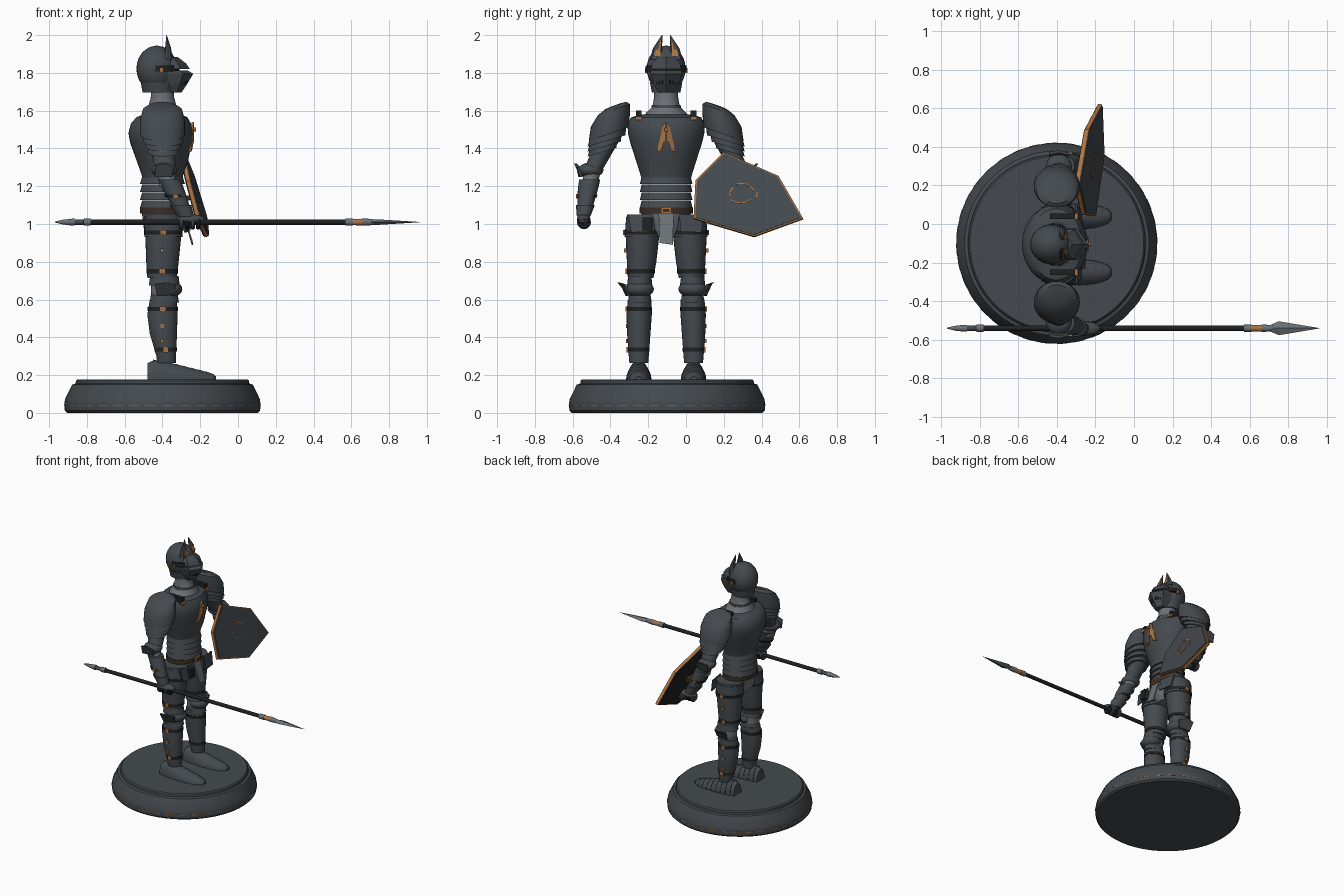
import bpy, bmesh, math
from mathutils import Vector

CX, CY = -0.40, -0.105      # axis of the standing figure, which faces +x


def material(name, rgb):
    m = bpy.data.materials.new(name)
    m.diffuse_color = (*rgb, 1)
    return m


STEEL = material("dark steel", (0.058, 0.068, 0.077))
LIGHT = material("pale steel", (0.15, 0.165, 0.18))
BLACK = material("black leather", (0.014, 0.015, 0.016))
BRONZE = material("bronze", (0.40, 0.17, 0.055))
BROWN = material("brown leather", (0.045, 0.028, 0.018))


def finish(name, bm, mat, smooth=True):
    bmesh.ops.recalc_face_normals(bm, faces=bm.faces)
    me = bpy.data.meshes.new(name)
    bm.to_mesh(me)
    bm.free()
    ob = bpy.data.objects.new(name, me)
    bpy.context.collection.objects.link(ob)
    me.materials.append(mat)
    if smooth:
        bpy.ops.object.select_all(action='DESELECT')
        ob.select_set(True)
        bpy.context.view_layer.objects.active = ob
        bpy.ops.object.shade_smooth_by_angle(angle=math.radians(35))
    return ob


def tube(name, rings, mat, axis='z', n=28, tilt=0, smooth=True):
    """Loft elliptical rings (x, y, z, a, b) stacked along z or x."""
    bm = bmesh.new()
    loops = []
    for x, y, z, a, b in rings:
        loop = []
        for i in range(n):
            t = math.tau * i / n
            u, v = a * math.cos(t), b * math.sin(t)
            co = (x + u, y + v, z + tilt * v) if axis == 'z' else (x, y + u, z + v)
            loop.append(bm.verts.new(co))
        loops.append(loop)
    for p, q in zip(loops, loops[1:]):
        for i in range(n):
            j = (i + 1) % n
            bm.faces.new((p[i], p[j], q[j], q[i]))
    bm.faces.new(loops[0])
    bm.faces.new(loops[-1])
    return finish(name, bm, mat, smooth)


def plate(name, pts, depth, mat):
    """Flat polygon extruded along a vector."""
    bm = bmesh.new()
    d = Vector(depth)
    a = [bm.verts.new(Vector(p)) for p in pts]
    b = [bm.verts.new(Vector(p) + d) for p in pts]
    bm.faces.new(a)
    bm.faces.new(b)
    for i in range(len(a)):
        j = (i + 1) % len(a)
        bm.faces.new((a[i], a[j], b[j], b[i]))
    return finish(name, bm, mat, False)


def box(name, c, size, mat):
    x, y, z = (c[i] - size[i] / 2 for i in range(3))
    sx, sy, sz = size
    return plate(name, [(x, y, z), (x + sx, y, z), (x + sx, y + sy, z), (x, y + sy, z)], (0, 0, sz), mat)


def ball(name, c, r, mat):
    rings = []
    for i in range(13):
        t = -math.pi / 2 + math.pi * (0.02 + 0.96 * i / 12)
        rings.append((c[0], c[1], c[2] + r[2] * math.sin(t), r[0] * math.cos(t), r[1] * math.cos(t)))
    return tube(name, rings, mat)


# Plinth with a broken inlaid line
tube("plinth", [(CX, -0.10, z, r, r) for z, r in
     [(0, .505), (.012, .517), (.045, .52), (.075, .515), (.15, .478), (.155, .46), (.17, .458), (.178, .45)]],
     STEEL, n=96)
for k in range(36):
    t = [math.tau * (k + f) / 36 for f in (0, .3, .6)]
    arc = [(CX + .5215 * math.cos(a), -.10 + .5215 * math.sin(a), .038) for a in t]
    inner = [(CX + .515 * math.cos(a), -.10 + .515 * math.sin(a), .038) for a in reversed(t)]
    plate("plinth_inlay", arc + inner, (0, 0, .005), BRONZE)

# Legs, mirrored on s
for s in (-1, 1):
    Y = lambda d: CY + s * d
    foot = [(-.48, .045, .085), (-.45, .052, .105), (-.41, .056, .10), (-.37, .06, .092), (-.33, .064, .082),
            (-.29, .065, .072), (-.25, .064, .062), (-.21, .06, .052), (-.17, .05, .042), (-.135, .036, .03), (-.12, .02, .018)]
    for (x0, a0, b0), (x1, a1, b1) in zip(foot, foot[1:]):
        tube("foot_lame", [(x0, Y(.145), .175, a0 + .003, b0 + .004), (x1 + .004, Y(.145), .175, a1 - .001, b1)],
             STEEL, 'x', 18)
    tube("greave", [(-.378, Y(.145), .265, .05, .05), (-.38, Y(.145), .30, .052, .053), (-.395, Y(.145), .42, .072, .062),
                    (-.40, Y(.143), .52, .08, .067), (-.395, Y(.14), .60, .072, .063)], STEEL)
    tube("knee_joint", [(-.395, Y(.14), .58, .062, .055), (-.395, Y(.14), .75, .07, .06)], LIGHT)
    for z, r in ((.61, .07), (.70, .075)):
        tube("knee_lame", [(-.39, Y(.14), z - .025, r + .007, r - .008), (-.39, Y(.14), z + .025, r, r - .014)], STEEL)
    ball("knee_cap", (-.365, Y(.14), .655), (.07, .075, .045), STEEL)
    plate("knee_wing", [(-.43, Y(.215), .62), (-.34, Y(.205), .625), (-.33, Y(.225), .68), (-.38, Y(.258), .69),
                        (-.44, Y(.245), .685)], (0, -s * .014, 0), STEEL)
    tube("thigh_plate", [(-.402, Y(.135), .715, .078, .068), (-.40, Y(.13), .80, .086, .078),
                         (-.395, Y(.125), .95, .096, .09), (-.395, Y(.12), 1.05, .10, .088)], STEEL)
    tube("upper_thigh_lame", [(-.395, Y(.125), .93, .101, .095), (-.395, Y(.12), 1.035, .104, .092)], STEEL)
    for z, x, d, a, b in ((.335, -.383, .145, .06, .058), (.55, -.399, .142, .081, .068),
                          (.75, -.401, .133, .084, .075), (.955, -.395, .125, .102, .097)):
        tube("leg_strap", [(x, Y(d), z - .011, a, b), (x, Y(d), z + .011, a, b)], BLACK)
        box("leg_buckle", (x, Y(d + b), z), (.03, .012, .028), BRONZE)
    for z in (.38, .46, .86):
        box("leg_hinge", (-.40, Y(.205 if z < .6 else .215), z), (.018, .016, .022), BRONZE)
    box("thigh_clasp", (-.293, Y(.125), .985), (.01, .012, .045), BRONZE)
    # Hip plates flaring forward
    plate("hip_plate", [(-.305, Y(.20), 1.05), (-.285, Y(.07), 1.05), (-.27, Y(.075), .96), (-.285, Y(.185), .955)],
          (.01, 0, 0), STEEL)

# Pelvis, front flap, belt and waist lames
tube("mail_skirt", [(CX, CY, .93, .07, .07), (CX, CY, .98, .10, .11), (CX, CY, 1.07, .11, .135)], LIGHT)
plate("front_flap", [(-.295, CY - .04, 1.06), (-.295, CY + .04, 1.06), (-.245, CY + .035, .89), (-.245, CY - .035, .90)],
      (.008, 0, 0), LIGHT)
tube("belt", [(CX, CY, 1.055, .12, .142), (CX, CY, 1.088, .12, .142)], BROWN)
box("belt_buckle", (-.277, CY, 1.072), (.014, .055, .034), BRONZE)
box("belt_buckle_hole", (-.271, CY, 1.072), (.008, .034, .016), BROWN)
box("belt_pouch", (-.27, CY - .10, 1.0), (.035, .05, .07), BLACK)
for i in range(4):
    z = 1.085 + i * .042
    tube("waist_lame", [(CX, CY, z, .119, .139), (CX, CY, z + .04, .107, .130)], STEEL, n=36)

# Breastplate, collar and neck
tube("breastplate", [(-.40, CY, 1.245, .108, .133), (-.40, CY, 1.26, .11, .136), (-.40, CY, 1.33, .135, .158),
                     (-.408, CY, 1.43, .163, .19), (-.41, CY, 1.48, .17, .202), (-.408, CY, 1.53, .16, .205),
                     (-.403, CY, 1.565, .135, .185), (-.40, CY, 1.58, .10, .13)], STEEL, n=40)
tube("collar", [(-.40, CY, 1.565, .105, .125), (-.40, CY, 1.59, .10, .105), (-.40, CY, 1.62, .075, .072),
                (-.40, CY, 1.67, .062, .064), (-.40, CY, 1.72, .06, .062)], LIGHT)
tube("collar_rim", [(-.40, CY, 1.615, .08, .079), (-.40, CY, 1.63, .078, .076)], STEEL)

# Chest ornament: a split tapering pendant
for s in (-1, 1):
    plate("chest_ornament", [(-.244, CY + s * .002, 1.54), (-.25, CY + s * .018, 1.52), (-.262, CY + s * .05, 1.38),
                             (-.255, CY + s * .025, 1.39), (-.248, CY + s * .014, 1.43), (-.244, CY + s * .002, 1.44)],
          (.012, 0, 0), BRONZE)
tube("chest_stud", [(-.245, CY, 1.50, .012, .012), (-.222, CY, 1.50, .01, .01)], BRONZE, 'x', 12)

# Helmet: skull, brow rim, pointed visor, ears
ball("helmet", (-.43, CY, 1.822), (.108, .103, .122), STEEL)
tube("helmet_neck_guard", [(-.42, CY, 1.695, .085, .075), (-.425, CY, 1.75, .09, .086)], STEEL)
tube("brow_rim", [(-.405, CY, 1.808, .094, .11), (-.405, CY, 1.838, .094, .108)], BLACK)
tube("visor", [(-.35, CY, 1.695, .05, .05), (-.345, CY, 1.74, .075, .075), (-.345, CY, 1.795, .108, .095),
               (-.35, CY, 1.812, .085, .095)], STEEL, n=6, smooth=False)
tube("visor_brow", [(-.355, CY, 1.82, .10, .092), (-.36, CY, 1.85, .085, .085), (-.375, CY, 1.885, .055, .05)],
     STEEL, n=6, smooth=False)
for s in (-1, 1):
    tube("ear", [(-.372, CY + s * .052, 1.87, .024, .036), (-.37, CY + s * .046, 1.93, .016, .024),
                 (-.378, CY + s * .021, 2.0, .001, .002)], STEEL, n=8)
    plate("ear_lining", [(-.349, CY + s * .03, 1.89), (-.349, CY + s * .07, 1.89), (-.372, CY + s * .027, 1.975)],
          (.004, 0, 0), BRONZE)
    box("visor_pivot", (-.405, CY + s * .107, 1.812), (.016, .012, .026), BRONZE)
    for k in range(3):
        box("visor_slot", (-.275 - .012 * k, CY + s * (.02 + .014 * k), 1.752), (.012, .006, .022), BLACK)

# Arms, mirrored on s
for s in (-1, 1):
    Y = lambda d: CY + s * d
    box("shoulder_strap", (-.37, Y(.145), 1.575), (.13, .03, .05), BLACK)
    box("shoulder_buckle", (-.30, Y(.145), 1.56), (.018, .034, .02), BRONZE)
    tube("pauldron", [(-.40, Y(.262), 1.632, .03, .025), (-.40, Y(.266), 1.628, .07, .055), (-.40, Y(.277), 1.605, .104, .085),
                      (-.40, Y(.295), 1.55, .119, .104), (-.40, Y(.305), 1.475, .119, .105)], STEEL, tilt=-.35 * s)
    for k in range(3):
        z, d, r = 1.48 - k * .03, .308 + k * .012, .104 - k * .012
        tube("pauldron_lame", [(-.395, Y(d), z, r - .004, r - .008), (-.395, Y(d + .008), z - .04, r + .004, r - .004)],
             STEEL, tilt=-.3 * s)
    tube("upper_arm", [(-.40, Y(.28), 1.50, .065, .065), (-.395, Y(.345), 1.37, .062, .056), (-.385, Y(.385), 1.29, .055, .05)], STEEL)
    box("arm_buckle", (-.40, Y(.40), 1.39), (.03, .016, .022), BRONZE)
    tube("elbow_joint", [(-.385, Y(.385), 1.32, .045, .043), (-.37, Y(.405), 1.20, .045, .043)], LIGHT)
    ball("elbow_cap", (-.39, Y(.40), 1.285), (.068, .068, .04), STEEL)
    plate("elbow_wing", [(-.44, Y(.465), 1.25), (-.35, Y(.455), 1.25), (-.34, Y(.475), 1.30), (-.39, Y(.488), 1.32), (-.44, Y(.478), 1.31)],
          (0, -s * .014, 0), STEEL)
    tube("forearm", [(-.365, Y(.405), 1.235, .058, .056), (-.34, Y(.415), 1.18, .057, .053), (-.29, Y(.432), 1.07, .043, .038)], STEEL)
    tube("forearm_strap", [(-.335, Y(.418), 1.155, .057, .054), (-.328, Y(.42), 1.14, .056, .053)], BLACK)
    box("forearm_buckle", (-.33, Y(.472), 1.147), (.024, .012, .022), BRONZE)
    tube("gauntlet_cuff", [(-.305, Y(.428), 1.10, .058, .05), (-.275, Y(.437), 1.04, .042, .036)], STEEL)
    ball("gauntlet_palm", (-.25, Y(.437), 1.025), (.075, .036, .026), STEEL)
    # Fingers curled round the grip
    for k in range(4):
        x = -.30 + .03 * k
        tube("finger", [(x - .012, Y(.435), 1.008, .03, .03), (x - .006, Y(.435), 1.008, .037, .036),
                        (x + .006, Y(.435), 1.008, .037, .036), (x + .012, Y(.435), 1.008, .03, .03)], BLACK if k % 2 else STEEL, 'x', 12)

# Spear lying level in the fist
SY, SZ = -.54, 1.01


def spear_part(name, mat, *xr, flat=1):
    tube(name, [(x, SY, SZ, r, r * flat) for x, r in xr], mat, 'x', 16)


spear_part("spear_shaft", BLACK, (-.82, .014), (.60, .014))
spear_part("butt_spike", LIGHT, (-.97, .002), (-.93, .012), (-.88, .018), (-.865, .018))
spear_part("butt_socket", STEEL, (-.865, .014), (-.81, .014))
spear_part("butt_collar", LIGHT, (-.815, .019), (-.78, .019))
spear_part("neck_collar", LIGHT, (.57, .019), (.61, .019))
spear_part("neck_band", BRONZE, (.61, .016), (.66, .018))
spear_part("head_socket", LIGHT, (.66, .019), (.69, .018), (.72, .014))
bm = bmesh.new()
ringpts = [[(.70, .014, .014), (.75, .036, .014), (.96, .001, .001)][i] for i in range(3)]
bm.free()
tube("spear_blade", [(x, SY, SZ, a, b) for x, a, b in ringpts], LIGHT, 'x', 4, smooth=False)

# Shield: six-sided, leaning, with bronze edge
N = Vector((1, -.06, .27)).normalized()
OUT = [(.05, 1.23), (.20, 1.38), (.49, 1.255), (.62, 1.03), (.36, .935), (.04, 1.03)]


def on_shield(y, z, lift=0):
    return Vector((-.165 + .06 * (y - .62) - .27 * (z - 1.03), y, z)) + N * lift


def scaled(f, lift):
    return [on_shield(.30 + (y - .30) * f, 1.14 + (z - 1.14) * f, lift) for y, z in OUT]


plate("shield_edge", scaled(1, -.022), N * .022, BRONZE)
plate("shield_face", scaled(.965, 0), N * .005, STEEL)
plate("shield_back", scaled(.965, -.027), N * .005, BLACK)
# Broken ring ornament on the shield
for t0, t1, r in ((.3, 1.9, .075), (2.3, 3.4, .06), (3.9, 5.6, .07), (-.4, .1, .09)):
    ts = [t0 + (t1 - t0) * i / 6 for i in range(7)]
    pts = [on_shield(.29 + r * math.cos(t), 1.16 + r * .75 * math.sin(t), .004) for t in ts]
    pts += [on_shield(.29 + (r - .007) * math.cos(t), 1.16 + (r - .007) * .75 * math.sin(t), .004) for t in reversed(ts)]
    plate("shield_ornament", pts, N * .004, BRONZE)
# Arm loops behind the shield
for y, z in ((.30, 1.15), (.335, 1.02)):
    plate("shield_strap", [on_shield(y - .05, z - .012, -.025), on_shield(y + .05, z - .012, -.025),
                           on_shield(y + .05, z + .012, -.025), on_shield(y - .05, z + .012, -.025)], N * -.05, BROWN)
